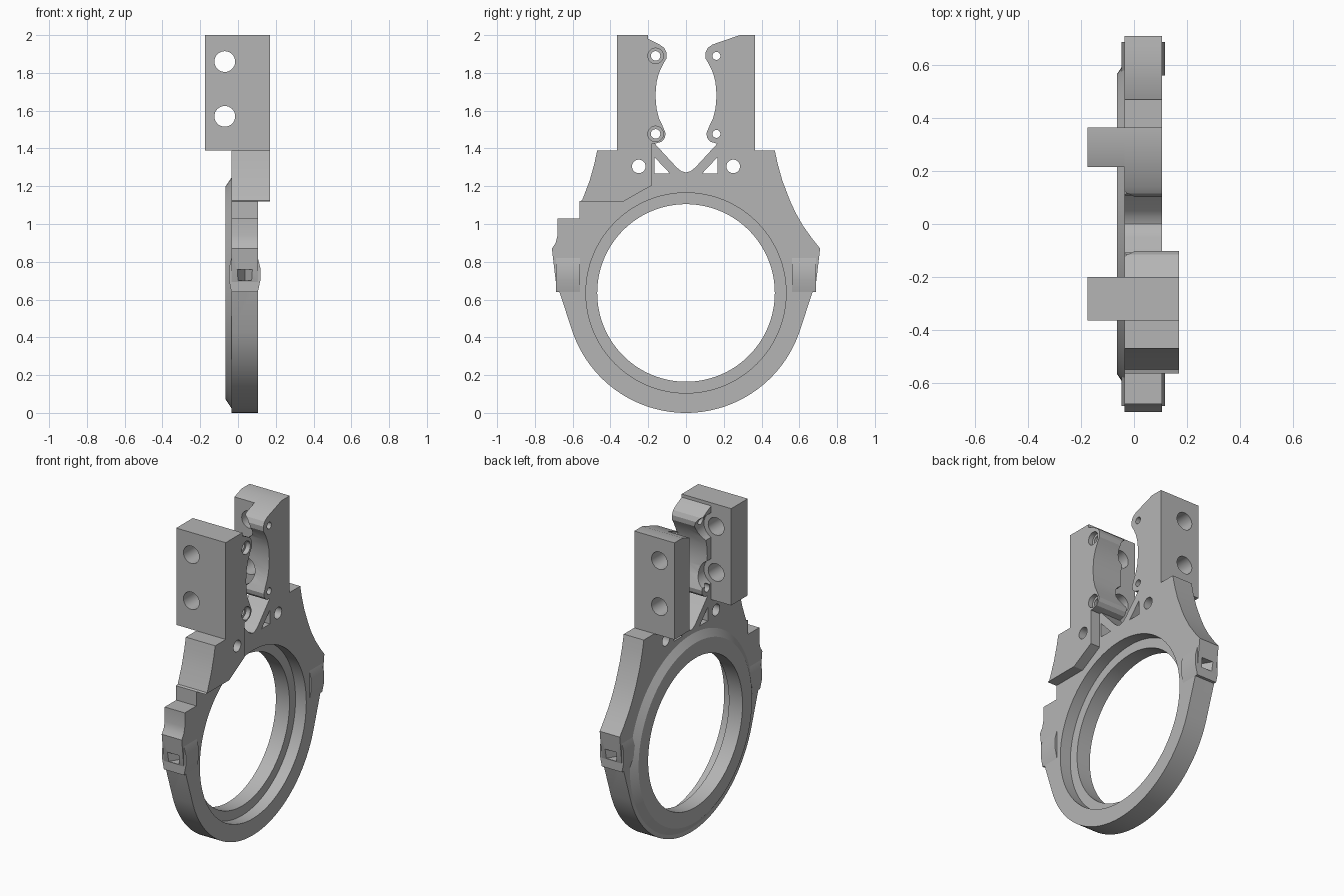
import bpy, bmesh, math
from mathutils import Matrix

cube = bpy.data.objects.get("Cube")
if cube:
    bpy.data.objects.remove(cube, do_unlink=True)

grey = bpy.data.materials.new("plain grey")
grey.use_nodes = True
GREY = (0.46, 0.46, 0.46, 1)
grey.diffuse_color = GREY
grey.node_tree.nodes["Principled BSDF"].inputs["Base Color"].default_value = GREY

BACK, FACE, PAD, BLOCK = -0.035, 0.105, 0.17, -0.175   # depth planes along x
CZ, R_OUT, R_SEAT, R_BORE = 0.635, 0.635, 0.53, 0.47   # ring
parts, cutters = [], []


def make(name, bm, group):
    bmesh.ops.recalc_face_normals(bm, faces=bm.faces)
    mesh = bpy.data.meshes.new(name)
    bm.to_mesh(mesh)
    bm.free()
    mesh.materials.append(grey)
    ob = bpy.data.objects.new(name, mesh)
    bpy.context.collection.objects.link(ob)
    group.append(ob)
    return ob


def prism(name, base, offset, group=parts):
    """Closed outline of 3D points, extruded by an offset."""
    bm = bmesh.new()
    face = bm.faces.new([bm.verts.new(p) for p in base])
    new = bmesh.ops.extrude_face_region(bm, geom=[face])["geom"]
    bmesh.ops.translate(bm, vec=offset, verts=[v for v in new if isinstance(v, bmesh.types.BMVert)])
    return make(name, bm, group)


def plate(name, outline, x0, x1, group=parts):
    return prism(name, [(x0, y, z) for y, z in outline], (x1 - x0, 0, 0), group)


def rod(name, axis, a, b, u, z, r0, r1=None, sides=32, group=cutters):
    """Cylinder or cone from a to b along x or y."""
    bm = bmesh.new()
    bmesh.ops.create_cone(bm, cap_ends=True, segments=sides, radius1=r0,
                          radius2=r0 if r1 is None else r1, depth=b - a)
    mid = (a + b) / 2
    if axis == "x":
        m = Matrix.Translation((mid, u, z)) @ Matrix.Rotation(math.pi / 2, 4, "Y")
    else:
        m = Matrix.Translation((u, mid, z)) @ Matrix.Rotation(-math.pi / 2, 4, "X")
    bm.transform(m)
    return make(name, bm, group)


def flip(points):
    return [(-y, z) for y, z in reversed(points)]


# Outlines for the +y half, listed from the centre notch outwards
notch = [(0, 1.272), (0.025, 1.28), (0.05, 1.3)]
jaw = [(0.165, 1.425), (0.13, 1.435), (0.112, 1.455), (0.108, 1.48), (0.122, 1.515),
       (0.143, 1.56), (0.156, 1.61), (0.162, 1.68), (0.156, 1.75), (0.143, 1.8),
       (0.122, 1.845), (0.104, 1.875), (0.102, 1.905), (0.115, 1.932), (0.14, 1.95)]
slant_top = [(0.285, 2), (0.365, 2)]
square_top = [(0.2, 1.98), (0.2, 2), (0.365, 2)]
shoulder = [(0.365, 1.39), (0.47, 1.39), (0.485, 1.32), (0.51, 1.23), (0.55, 1.125)]
flank = [(0.58, 1.06), (0.62, 0.99), (0.67, 0.92), (0.71, 0.87), (0.69, 0.7)]
stepped = [(0.565, 1.12), (0.565, 1.03), (0.68, 1.03), (0.68, 0.94), (0.69, 0.9),
           (0.71, 0.87), (0.69, 0.7)]
arc = [(R_OUT * math.cos(math.radians(t)), CZ + R_OUT * math.sin(math.radians(t)))
       for t in range(-19, -162, -2)]

# Main plate with ring and both jaws
plus_side = notch + jaw + slant_top + shoulder + flank
minus_side = notch[1:] + jaw + square_top + shoulder + stepped
plate("main_plate", plus_side + arc + flip(minus_side), BACK, FACE)

# Thickened pad on the -y arm
pad = [(0.33, 1.12), (0.18, 1.205), (0.18, 1.425)] + jaw + square_top + shoulder + [(0.565, 1.12)]
plate("raised_pad", flip(pad), FACE, PAD)

# Mounting blocks
plate("rear_mount_block", [(0.215, 1.39), (0.365, 1.39), (0.365, 2), (0.285, 2), (0.215, 1.975)],
      BLOCK, BACK)
plate("front_mount_block", [(-0.2, 1.39), (-0.365, 1.39), (-0.365, 2), (-0.2, 2)], BLOCK, BACK)

# Flared collar behind the ring
rod("ring_collar", "x", -0.065, BACK, 0, CZ, 0.565, 0.61, 128, parts)

# Tie bumps and their V-shaped pockets
bump = [(BACK, 0.64), (-0.047, 0.7), (-0.047, 0.77), (BACK, 0.82),
        (FACE, 0.82), (0.118, 0.77), (0.118, 0.7), (FACE, 0.64)]
for side, label in ((1, "rear"), (-1, "front")):
    prism(label + "_tie_bump", [(x, side * 0.56, z) for x, z in bump], (0, side * 0.128, 0))
    prism("tie_pocket", [(-0.025, side * 0.73, 0.7), (0.095, side * 0.73, 0.7),
                         (0.038, side * 0.63, 0.7)], (0, 0, 0.06), cutters)
    # Bridge windows and arm holes
    plate("bridge_window", [(side * y, z) for y, z in ((0.168, 1.355), (0.168, 1.267), (0.085, 1.267))],
          -0.3, 0.3, cutters)
    rod("arm_hole", "x", -0.3, 0.3, side * 0.25, 1.305, 0.036)
    # Jaw pin holes
    for z in (1.477, 1.89):
        rod("pin_hole", "x", -0.3, 0.3, side * 0.161, z, 0.025 if side < 0 else 0.021)
        if side < 0:
            rod("pin_recess", "x", 0.14, 0.3, -0.161, z, 0.041)
    # Bolt holes through the blocks, with head clearance in the jaws
    inner = 0.215 if side > 0 else 0.2
    for z in (1.57, 1.86):
        rod("bolt_hole", "y", *sorted((side * 0.05, side * 0.5)), -0.07, z, 0.055)
        rod("head_clearance", "y", *sorted((side * 0.05, side * inner)), -0.07, z, 0.085)

# Ring bore and bearing seat
rod("bore", "x", -0.3, 0.3, 0, CZ, R_BORE, sides=128)
rod("seat", "x", 0.03, 0.3, 0, CZ, R_SEAT, sides=128)

# Cut every part, then drop the cutters
for part in parts:
    for c in cutters:
        c.hide_render = True
        mod = part.modifiers.new(c.name, "BOOLEAN")
        mod.operation, mod.solver, mod.object = "DIFFERENCE", "EXACT", c
    bpy.context.view_layer.update()
    evaluated = part.evaluated_get(bpy.context.evaluated_depsgraph_get())
    mesh = bpy.data.meshes.new_from_object(evaluated)
    part.modifiers.clear()
    part.data = mesh
    mesh.name = part.name
for c in cutters:
    bpy.data.objects.remove(c, do_unlink=True)

# Smooth curved walls, keep edges sharp
bpy.ops.object.select_all(action="DESELECT")
for part in parts:
    part.select_set(True)
bpy.context.view_layer.objects.active = parts[0]
bpy.ops.object.shade_smooth_by_angle(angle=math.radians(25))
